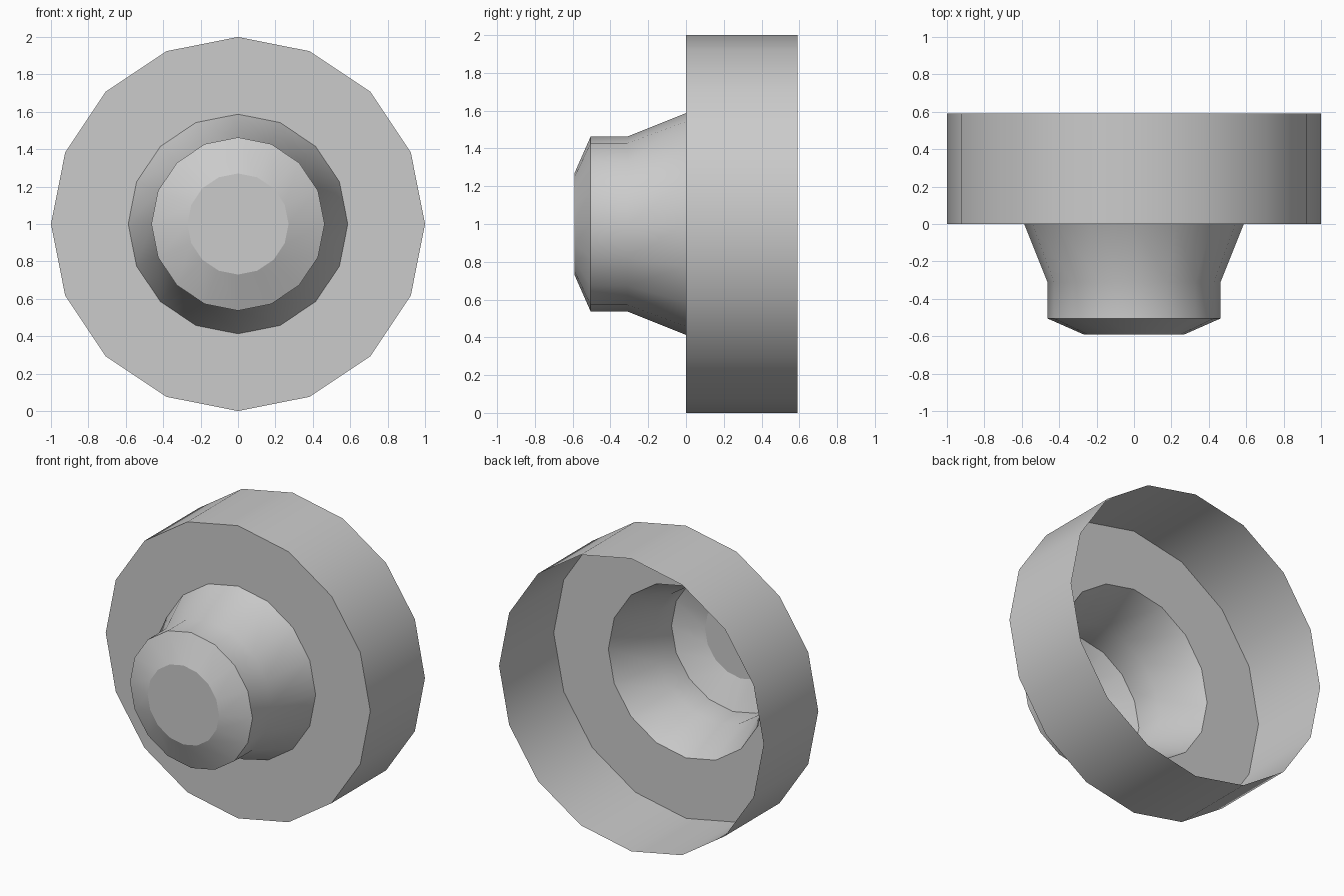
import bpy, bmesh, math

if "Cube" in bpy.data.objects:
    bpy.data.objects.remove(bpy.data.objects["Cube"])

SIDES = 16
CENTRE_Z = 1.0


def lathe(name, profile, close_tip=False):
    """Revolve (radius, y) points, listed back to front, around the y axis."""
    bm = bmesh.new()
    rings = []
    for r, y in profile:
        ring = []
        for i in range(SIDES):
            a = 2 * math.pi * i / SIDES
            ring.append(bm.verts.new((r * math.cos(a), y, CENTRE_Z + r * math.sin(a))))
        rings.append(ring)
    for back, front in zip(rings, rings[1:]):
        for i in range(SIDES):
            j = (i + 1) % SIDES
            bm.faces.new((back[j], back[i], front[i], front[j]))
    if close_tip:
        bm.faces.new(rings[-1])
    bm.normal_update()
    # Make the shell face the front / outside
    if sum(f.normal.y * f.calc_area() for f in bm.faces) > 0:
        bmesh.ops.reverse_faces(bm, faces=bm.faces[:])
    mesh = bpy.data.meshes.new(name)
    bm.to_mesh(mesh)
    bm.free()
    obj = bpy.data.objects.new(name, mesh)
    bpy.context.collection.objects.link(obj)
    bpy.ops.object.select_all(action='DESELECT')
    obj.select_set(True)
    bpy.context.view_layer.objects.active = obj
    bpy.ops.object.shade_smooth_by_angle(angle=math.radians(35))
    return obj


# One open-backed shell: wide rim, flat front flange, tapered neck, domed end
lathe("flanged_cap", [
    (1.0, 0.59),      # open rear edge of the rim
    (1.0, 0.0),       # front edge of the rim
    (0.587, 0.0),     # inner edge of the flange
    (0.463, -0.31),   # end of the taper
    (0.463, -0.505),  # end of the straight neck
    (0.27, -0.59),    # flat tip of the dome
], close_tip=True)
